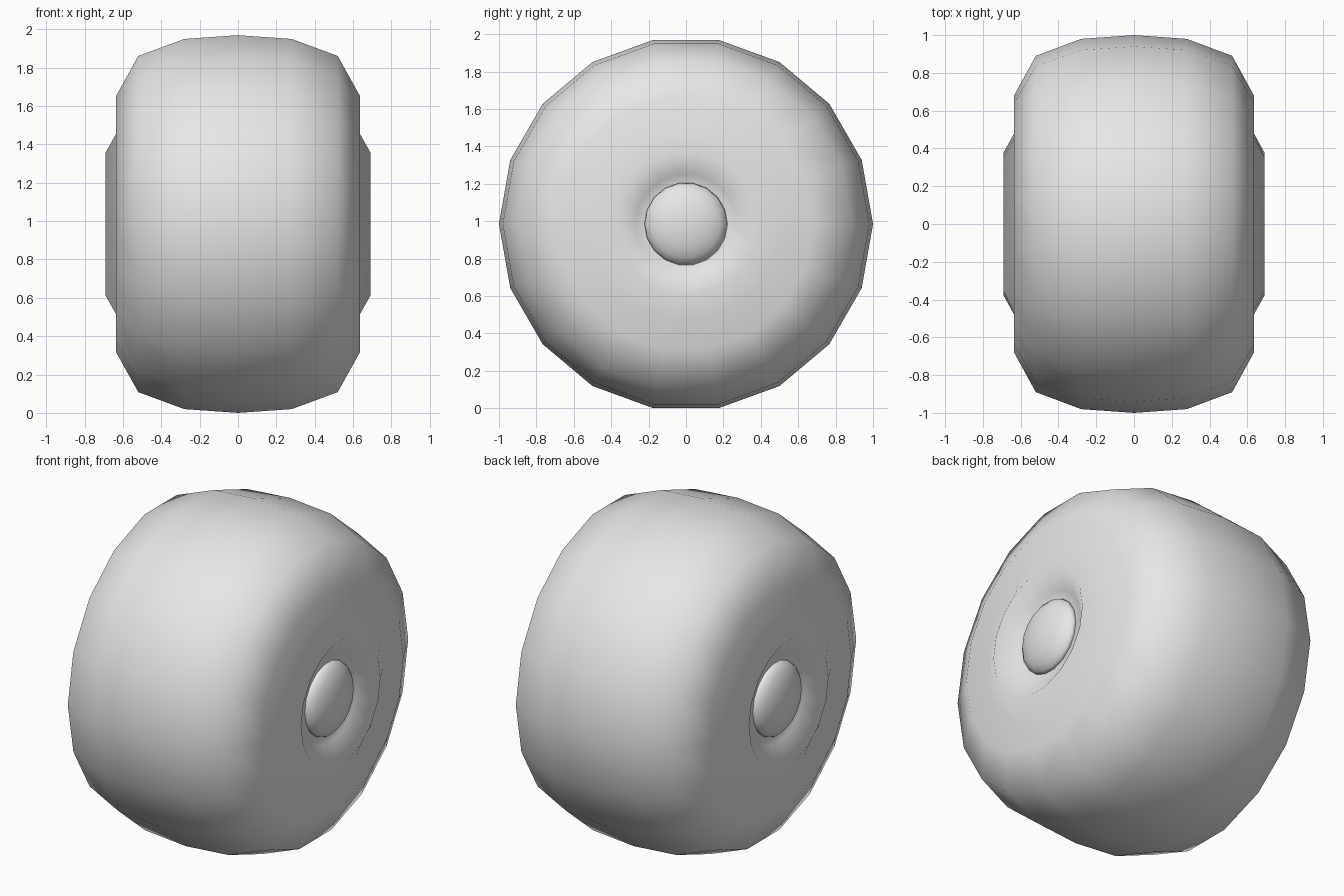
import bpy
import bmesh
import math

cube = bpy.data.objects.get("Cube")
if cube:
    bpy.data.objects.remove(cube, do_unlink=True)

SIDES = 18
CENTRE_Z = math.cos(math.pi / SIDES)

grey = bpy.data.materials.new("light_grey")
grey.use_nodes = True
grey.diffuse_color = (0.8, 0.8, 0.8, 1)
grey.node_tree.nodes["Principled BSDF"].inputs["Base Color"].default_value = (0.8, 0.8, 0.8, 1)


def lathe(name, profile):
    """Revolve (x, radius) points about the axle; zero radius makes a pole."""
    bm = bmesh.new()
    rings = []
    for x, r in profile:
        count = SIDES if r > 0 else 1
        angles = [2 * math.pi * i / SIDES for i in range(count)]
        rings.append([bm.verts.new((x, r * math.cos(a), r * math.sin(a))) for a in angles])
    for a, b in zip(rings, rings[1:]):
        for i in range(SIDES):
            j = (i + 1) % SIDES
            quad = [a[i % len(a)], a[j % len(a)], b[j % len(b)], b[i % len(b)]]
            bm.faces.new(list(dict.fromkeys(quad)))
    bmesh.ops.recalc_face_normals(bm, faces=bm.faces)
    for face in bm.faces:
        face.smooth = True
    mesh = bpy.data.meshes.new(name)
    bm.to_mesh(mesh)
    bm.free()
    mesh.materials.append(grey)
    obj = bpy.data.objects.new(name, mesh)
    obj.location.z = CENTRE_Z
    bpy.context.collection.objects.link(obj)
    return obj


# Tyre: rounded tread, slightly dished sidewall, raised hub lip, recessed hub
half = [(0.28, 0.98), (0.52, 0.89), (0.635, 0.68), (0.615, 0.515),
        (0.69, 0.38), (0.61, 0.27), (0.60, 0.20), (0.60, 0)]
mirrored = [(-x, r) for x, r in reversed(half)]
lathe("wheel", mirrored + [(0, 1.0)] + half)

# Domed hub caps on both sides
for side, label in ((1, "left"), (-1, "right")):
    steps = 5
    dome = []
    for k in range(steps + 1):
        t = math.pi / 2 * k / steps
        radius = 0.225 * math.cos(t) if k < steps else 0
        dome.append((side * (0.595 + 0.093 * math.sin(t)), radius))
    lathe(label + "_hub_cap", [(side * 0.595, 0)] + dome)
